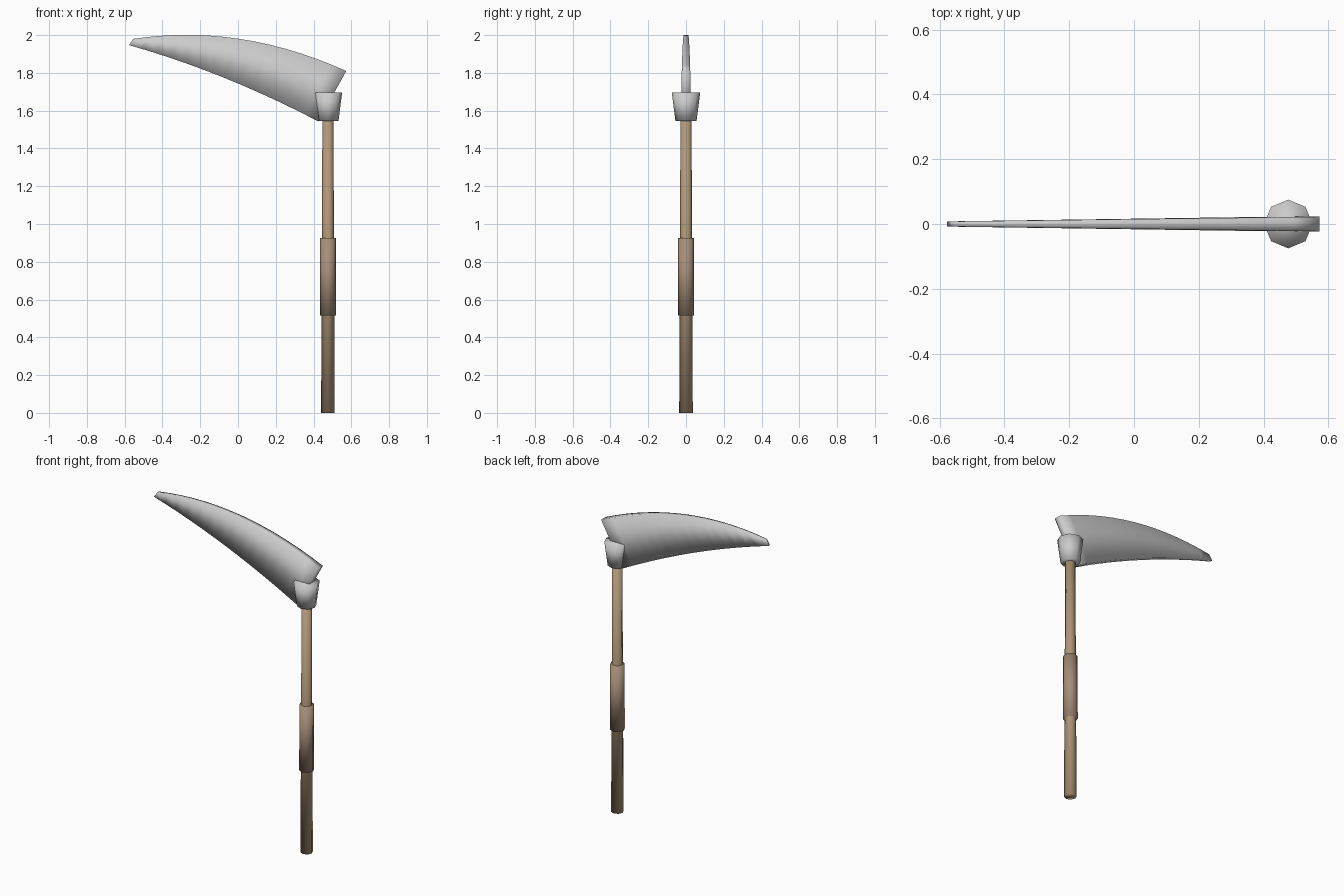
import bpy, bmesh
from mathutils import Vector

if "Cube" in bpy.data.objects:
    bpy.data.objects.remove(bpy.data.objects["Cube"])

SHAFT_X = 0.476


def finish(name, bm, color=None):
    bmesh.ops.recalc_face_normals(bm, faces=bm.faces)
    mesh = bpy.data.meshes.new(name)
    bm.to_mesh(mesh)
    bm.free()
    for p in mesh.polygons:
        p.use_smooth = True
    if color:
        mat = bpy.data.materials.new(name + "_wood")
        mat.diffuse_color = (*color, 1)
        mat.use_nodes = True
        mat.node_tree.nodes["Principled BSDF"].inputs["Base Color"].default_value = mat.diffuse_color
        mesh.materials.append(mat)
    obj = bpy.data.objects.new(name, mesh)
    bpy.context.collection.objects.link(obj)
    return obj


def tapered_post(name, z0, z1, r0, r1, color=None, sides=8):
    bm = bmesh.new()
    bmesh.ops.create_cone(bm, cap_ends=True, segments=sides,
                          radius1=r0, radius2=r1, depth=z1 - z0)
    bmesh.ops.translate(bm, verts=bm.verts, vec=(SHAFT_X, 0, (z0 + z1) / 2))
    return finish(name, bm, color)


def bezier(a, b, c, t):
    return Vector(a) * (1 - t) ** 2 + Vector(b) * 2 * t * (1 - t) + Vector(c) * t * t


# Wooden shaft, grip sleeve and flared metal socket
tapered_post("shaft", 0, 1.62, 0.036, 0.029, (0.44, 0.31, 0.19))
tapered_post("grip", 0.515, 0.925, 0.043, 0.042, (0.38, 0.27, 0.19))
tapered_post("socket", 1.545, 1.695, 0.056, 0.075)

# Curved blade: rectangular sections lofted from root to tip
bm = bmesh.new()
STEPS = 14
rings = []
for i in range(STEPS + 1):
    t = i / STEPS
    top = bezier((0.573, 1.81), (0.008, 2.065), (-0.555, 1.98), t)
    low = bezier((0.425, 1.543), (-0.075, 1.805), (-0.577, 1.947), t)
    h = 0.0225 + (0.008 - 0.0225) * t
    rings.append([bm.verts.new((p.x, y, p.y)) for p, y in
                  ((top, -h), (top, h), (low, h), (low, -h))])
for a, b in zip(rings, rings[1:]):
    for k in range(4):
        j = (k + 1) % 4
        bm.faces.new((a[k], a[j], b[j], b[k]))
bm.faces.new(rings[0])
bm.faces.new(rings[-1])
finish("blade", bm)
